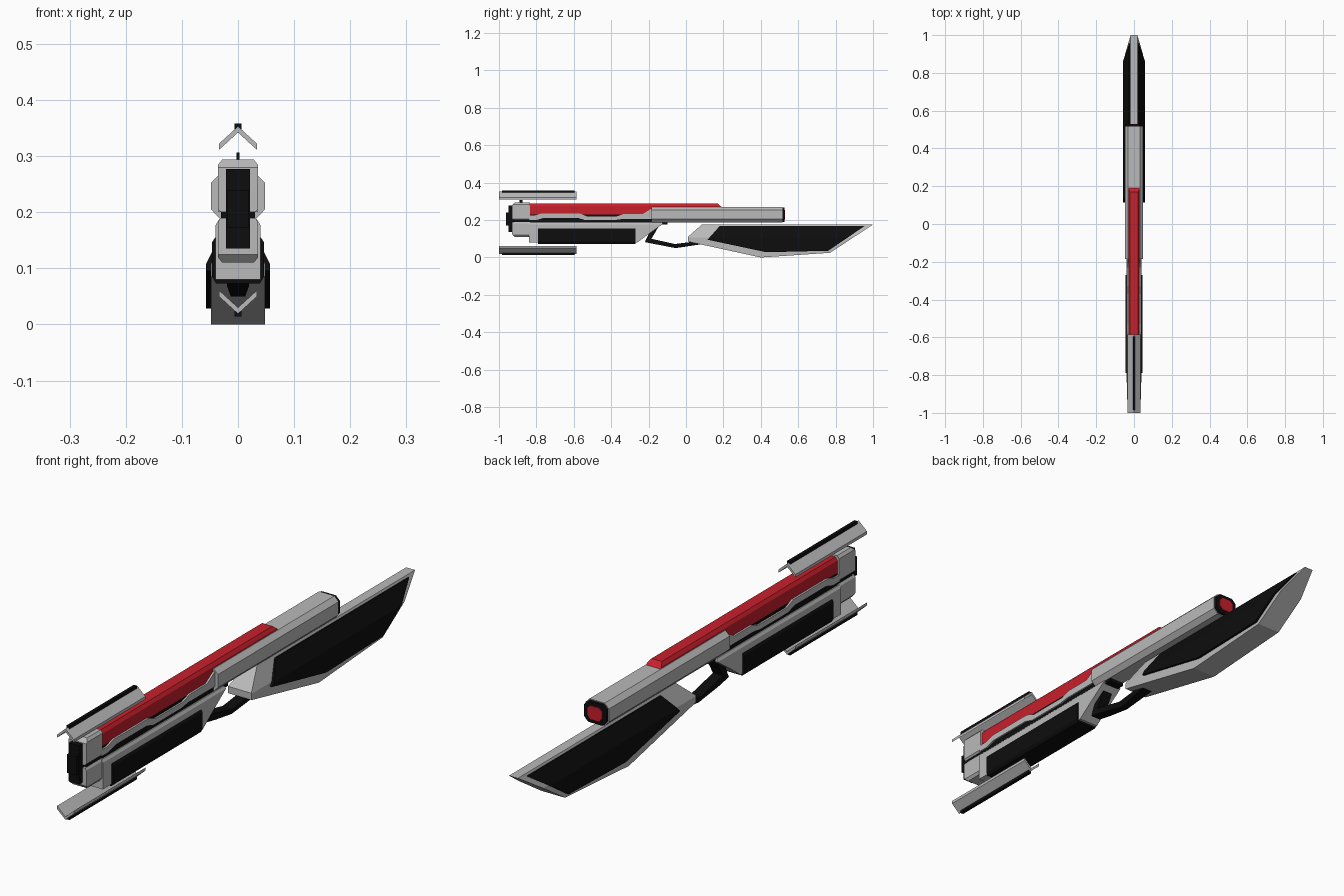
import bpy, bmesh
from mathutils import Vector


def material(name, rgb):
    m = bpy.data.materials.new(name)
    m.diffuse_color = (*rgb, 1)
    return m


GREY = material("light_grey", (0.49, 0.49, 0.49))
BLACK = material("black", (0.004, 0.004, 0.004))
RED = material("red", (0.58, 0.014, 0.024))


def half_width(table, z):
    """Half width at height z, interpolated from (z, half width) pairs."""
    if z <= table[0][0]:
        return table[0][1]
    for (z0, w0), (z1, w1) in zip(table, table[1:]):
        if z <= z1:
            return w0 + (w1 - w0) * (z - z0) / (z1 - z0)
    return table[-1][1]


def finish(name, bm, mat):
    bmesh.ops.recalc_face_normals(bm, faces=bm.faces)
    me = bpy.data.meshes.new(name)
    bm.to_mesh(me)
    bm.free()
    me.materials.append(mat)
    ob = bpy.data.objects.new(name, me)
    bpy.context.collection.objects.link(ob)
    return ob


def prism(name, outline, table, mat):
    """Side outline (y, z) given a width that varies with height."""
    if not isinstance(table, (list, tuple)):
        table = [(0, table)]
    bm = bmesh.new()
    sides = [[bm.verts.new((s, y, z)) for y, z in outline] for s in (-1, 1)]
    for loop in sides:
        bm.faces.new(loop)
    n = len(outline)
    for i in range(n):
        j = (i + 1) % n
        bm.faces.new((sides[0][i], sides[0][j], sides[1][j], sides[1][i]))
    for z, _ in table:
        bmesh.ops.bisect_plane(bm, geom=bm.verts[:] + bm.edges[:] + bm.faces[:], dist=1e-5,
                               plane_co=Vector((0, 0, z)), plane_no=Vector((0, 0, 1)))
    for v in bm.verts:
        v.co.x *= half_width(table, v.co.z)
    return finish(name, bm, mat)


def box(name, y0, y1, z0, z1, table, mat):
    return prism(name, [(y0, z0), (y1, z0), (y1, z1), (y0, z1)], table, mat)


# Floating rails above and below the muzzle
for name, place in (("upper", lambda z: z), ("lower", lambda z: 0.372 - z)):
    bm = bmesh.new()
    section = [(0, 0.353), (0.034, 0.322), (0.034, 0.311), (0, 0.342), (-0.034, 0.311), (-0.034, 0.322)]
    face = bm.faces.new([bm.verts.new((x, -1, place(z))) for x, z in section])
    ext = bmesh.ops.extrude_face_region(bm, geom=[face], use_keep_orig=True)
    verts = [g for g in ext["geom"] if isinstance(g, bmesh.types.BMVert)]
    bmesh.ops.translate(bm, verts=verts, vec=(0, 0.415, 0))
    finish(name + "_rail", bm, GREY)
    lo, hi = sorted((place(0.345), place(0.358)))
    box(name + "_rail_strip", -0.985, -0.595, lo, hi, 0.006, BLACK)

# Muzzle blocks with the black bore piece
prism("upper_muzzle_block",
      [(-0.93, 0.2), (-0.835, 0.2), (-0.835, 0.294), (-0.915, 0.294), (-0.93, 0.28)],
      [(0.2, 0.03), (0.206, 0.036), (0.284, 0.036), (0.294, 0.028)], GREY)
prism("lower_muzzle_block",
      [(-0.93, 0.19), (-0.93, 0.125), (-0.915, 0.11), (-0.835, 0.11), (-0.835, 0.19)],
      [(0.11, 0.028), (0.12, 0.036), (0.182, 0.036), (0.19, 0.031)], GREY)
box("muzzle_bore", -0.95, -0.92, 0.135, 0.277, 0.021, BLACK)
box("muzzle_tip", -0.963, -0.95, 0.172, 0.24, 0.019, BLACK)
box("front_sight", -0.89, -0.875, 0.285, 0.306, 0.003, BLACK)

# Upper barrel: black core, red cover and stepped trim
box("barrel_core", -0.92, -0.1, 0.175, 0.23, 0.03, BLACK)
prism("red_cover", [(-0.84, 0.21), (0.19, 0.21), (0.19, 0.27), (0.17, 0.288), (-0.84, 0.288)],
      [(0.21, 0.029), (0.276, 0.029), (0.288, 0.021)], RED)
prism("barrel_trim",
      [(-0.84, 0.2), (-0.8, 0.2), (-0.76, 0.212), (-0.58, 0.212), (-0.54, 0.2), (-0.38, 0.2),
       (-0.34, 0.206), (-0.17, 0.206), (-0.17, 0.262), (-0.19, 0.258), (-0.23, 0.233),
       (-0.33, 0.233), (-0.37, 0.22), (-0.53, 0.22), (-0.57, 0.236), (-0.77, 0.236),
       (-0.81, 0.224), (-0.84, 0.224)],
      0.036, GREY)

# Rear receiver with end cap and red lens
RECEIVER = [(0.187, 0.031), (0.205, 0.048), (0.253, 0.048), (0.27, 0.031)]
box("receiver", -0.185, 0.515, 0.187, 0.27, RECEIVER, GREY)
box("receiver_cap", 0.515, 0.526, 0.19, 0.267,
    [(0.19, 0.029), (0.207, 0.045), (0.251, 0.045), (0.267, 0.029)], BLACK)
box("rear_lens", 0.524, 0.529, 0.204, 0.253,
    [(0.204, 0.018), (0.217, 0.03), (0.241, 0.03), (0.253, 0.018)], RED)

# Fore-end body and its black grip
prism("fore_end", [(-0.84, 0.08), (-0.26, 0.08), (-0.2, 0.125), (-0.125, 0.178), (-0.13, 0.187), (-0.84, 0.187)],
      [(0.08, 0.04), (0.177, 0.04), (0.187, 0.034)], GREY)
box("fore_end_grip", -0.79, -0.27, 0.073, 0.156,
    [(0.073, 0.039), (0.085, 0.046), (0.147, 0.046), (0.156, 0.04)], BLACK)

# Bent guard linking fore-end and stock
prism("guard",
      [(-0.15, 0.16), (-0.17, 0.125), (-0.185, 0.1), (-0.06, 0.072), (0.07, 0.088), (0.09, 0.072),
       (-0.055, 0.05), (-0.22, 0.082), (-0.2, 0.125), (-0.18, 0.16)],
      [(0.05, 0.013), (0.07, 0.02)], BLACK)

# Stock: wedge that narrows towards its top, with black side panels
prism("stock",
      [(0.01, 0.085), (0.4, 0.0), (0.77, 0.025), (1.0, 0.176), (0.085, 0.176), (0.01, 0.11)],
      [(0.108, 0.048), (0.176, 0.018)], GREY)
prism("stock_panels",
      [(0.115, 0.095), (0.43, 0.028), (0.76, 0.036), (0.955, 0.168), (0.18, 0.168)],
      [(0.108, 0.057), (0.176, 0.022)], BLACK)
